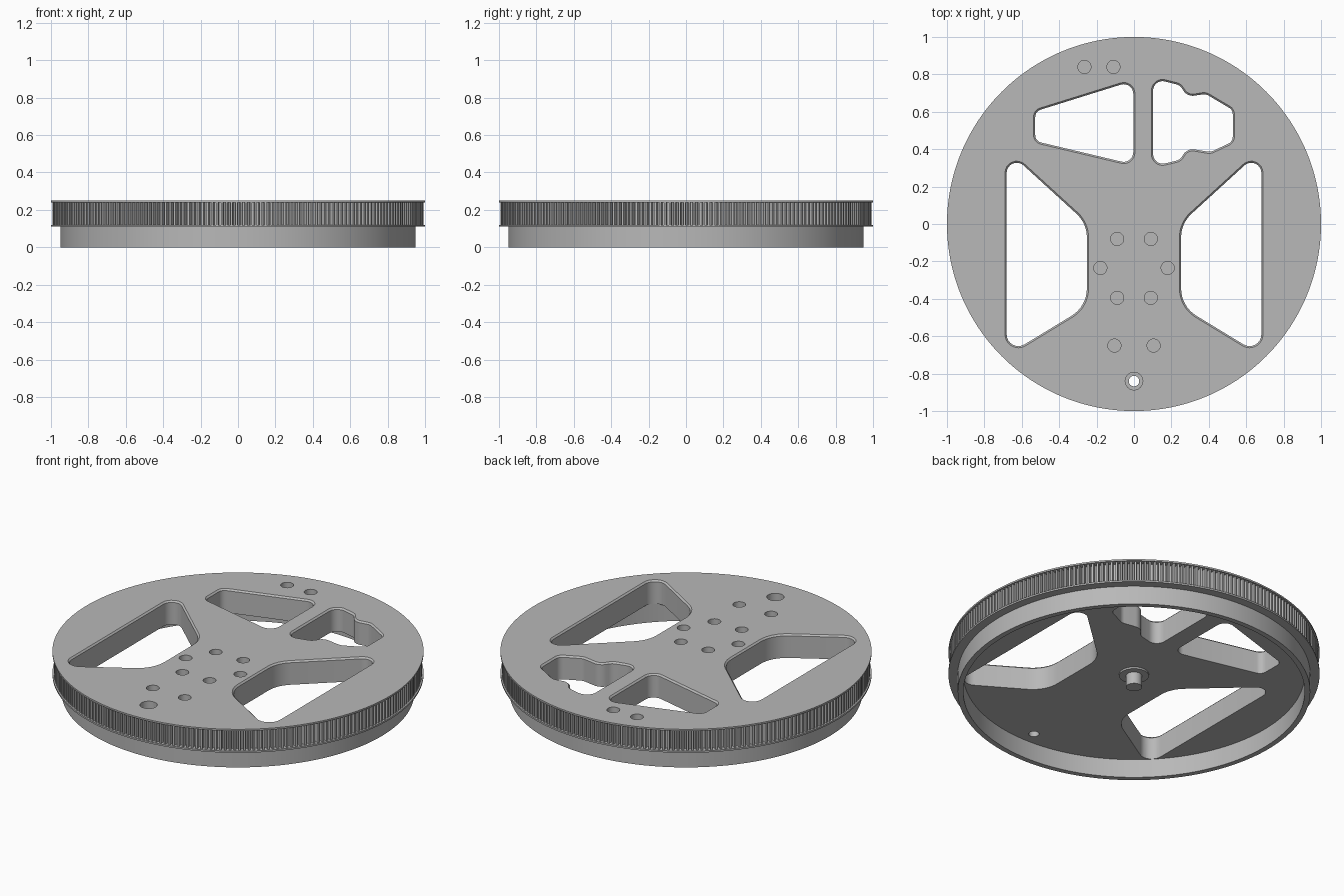
import bpy, bmesh, math
from mathutils import Vector

cube = bpy.data.objects.get("Cube")
if cube:
    bpy.data.objects.remove(cube, do_unlink=True)

gray = bpy.data.materials.new("plain gray")
gray.use_nodes = True
COLOR = (0.48, 0.48, 0.48, 1)
gray.diffuse_color = COLOR
gray.node_tree.nodes["Principled BSDF"].inputs["Base Color"].default_value = COLOR
TOP, WEB, LIP = 0.25, 0.11, 0.01


def circle(r, n, x=0.0, y=0.0):
    return [Vector((x + r * math.cos(math.tau * i / n), y + r * math.sin(math.tau * i / n)))
            for i in range(n)]


def loft(bm, rings, caps=True):
    """Join stacked (outline, height) rings into a solid."""
    loops = [[bm.verts.new((p.x, p.y, z)) for p in pts] for pts, z in rings]
    n = len(loops[0])
    for a, b in zip(loops, loops[1:]):
        for i in range(n):
            j = (i + 1) % n
            bm.faces.new((a[i], a[j], b[j], b[i]))
    if caps:
        bm.faces.new(loops[0][::-1])
        bm.faces.new(loops[-1])


def finish(name, bm, smooth=True):
    bmesh.ops.recalc_face_normals(bm, faces=bm.faces)
    mesh = bpy.data.meshes.new(name)
    bm.to_mesh(mesh)
    bm.free()
    mesh.materials.append(gray)
    obj = bpy.data.objects.new(name, mesh)
    bpy.context.collection.objects.link(obj)
    if smooth:
        shade(obj)
    return obj


def shade(obj):
    bpy.ops.object.select_all(action='DESELECT')
    obj.select_set(True)
    bpy.context.view_layer.objects.active = obj
    bpy.ops.object.shade_smooth_by_angle(angle=math.radians(30))


def rounded(corners, steps=8):
    """Closed outline with a true fillet at each (x, y, radius) corner."""
    out, n = [], len(corners)
    for i, (x, y, r) in enumerate(corners):
        p = Vector((x, y))
        u = (Vector(corners[i - 1][:2]) - p)
        v = (Vector(corners[(i + 1) % n][:2]) - p)
        room = 0.48 * min(u.length, v.length)
        u.normalize()
        v.normalize()
        half = u.angle(v) / 2
        t = min(r / math.tan(half), room)
        center = p + (u + v).normalized() * (t / math.cos(half))
        a, b = p + u * t - center, p + v * t - center
        start = math.atan2(a.y, a.x)
        sweep = (math.atan2(b.y, b.x) - start + math.pi) % math.tau - math.pi
        for k in range(steps + 1):
            ang = start + sweep * k / steps
            out.append(center + a.length * Vector((math.cos(ang), math.sin(ang))))
    return out


def inset(pts, d):
    """Move a counter-clockwise outline inwards by d."""
    res = []
    for i, p in enumerate(pts):
        t = (pts[(i + 1) % len(pts)] - pts[i - 1]).normalized()
        res.append(p + Vector((-t.y, t.x)) * d)
    return res


# Wheel body: web plate, belt groove, two flanges and lower skirt
bm = bmesh.new()
profile = [(0, TOP), (1, TOP), (1, TOP - LIP), (0.96, TOP - LIP), (0.96, WEB + LIP),
           (1, WEB + LIP), (1, WEB), (0.95, WEB), (0.95, 0), (0.92, 0), (0.92, WEB), (0, WEB)]
SEG = 192
loft(bm, [(circle(r, SEG), z) for r, z in profile[1:-1]])
body = finish("wheel_body", bm, smooth=False)

# Cutter for the windows, sockets and pin hole
side_window = [(-0.69, 0.416, 0.063), (-0.69, -0.718, 0.072),
               (-0.243, -0.446, 0.18), (-0.243, 0.008, 0.18)]
wedge_window = [(0.005, 0.778, 0.06), (-0.537, 0.609, 0.05),
                (-0.537, 0.436, 0.05), (0.005, 0.307, 0.06)]
wavy_window = [(0.093, 0.79, 0.06), (0.093, 0.297, 0.06), (0.25, 0.335, 0.06),
               (0.29, 0.395, 0.05), (0.41, 0.375, 0.06), (0.537, 0.435, 0.05),
               (0.537, 0.615, 0.05), (0.385, 0.705, 0.06), (0.29, 0.69, 0.05),
               (0.25, 0.75, 0.06)]
mirrored = [(-x, y, r) for x, y, r in reversed(side_window)]
bm = bmesh.new()
for window in (side_window, mirrored, wedge_window, wavy_window):
    edge = rounded(window)
    inner = inset(edge, 0.009)
    loft(bm, [(inner, WEB - 0.03), (inner, TOP - 0.009), (edge, TOP), (edge, TOP + 0.05)])

sockets = [(-0.265, 0.84), (-0.11, 0.84)]
for x, y in ((0.09, -0.08), (0.18, -0.235), (0.09, -0.395), (0.105, -0.65)):
    sockets += [(x, y), (-x, y)]
for x, y in sockets:
    ring = circle(0.035, 32, x, y)
    loft(bm, [(ring, TOP - 0.1), (ring, TOP + 0.05)])
wide, narrow = circle(0.047, 32, 0, -0.84), circle(0.028, 32, 0, -0.84)
loft(bm, [(narrow, WEB - 0.03), (narrow, 0.17), (wide, 0.17), (wide, TOP + 0.05)])
cutter = finish("window_cutter", bm, smooth=False)
cutter.hide_render = True

mod = body.modifiers.new("windows", 'BOOLEAN')
mod.operation, mod.solver, mod.object = 'DIFFERENCE', 'EXACT', cutter
bpy.ops.object.select_all(action='DESELECT')
body.select_set(True)
bpy.context.view_layer.objects.active = body
bpy.ops.object.modifier_apply(modifier=mod.name)
bpy.data.objects.remove(cutter, do_unlink=True)
shade(body)

# Belt teeth between the flanges
TEETH, ROOT, TIP = 240, 0.965, 0.992
teeth = []
for i in range(TEETH):
    for r, f in ((ROOT, 0.0), (ROOT, 0.35), (TIP, 0.48), (TIP, 0.87)):
        a = math.tau * (i + f) / TEETH
        teeth.append(Vector((r * math.cos(a), r * math.sin(a))))
bm = bmesh.new()
loft(bm, [(teeth, WEB + LIP), (teeth, TOP - LIP)], caps=False)
finish("belt_teeth", bm, smooth=False)

# Hub collar and axle pin under the web
for name, r, low in (("hub_collar", 0.08, 0.1), ("axle_pin", 0.043, 0.03)):
    bm = bmesh.new()
    ring = circle(r, 48)
    loft(bm, [(ring, low), (ring, WEB + 0.01)])
    finish(name, bm)
